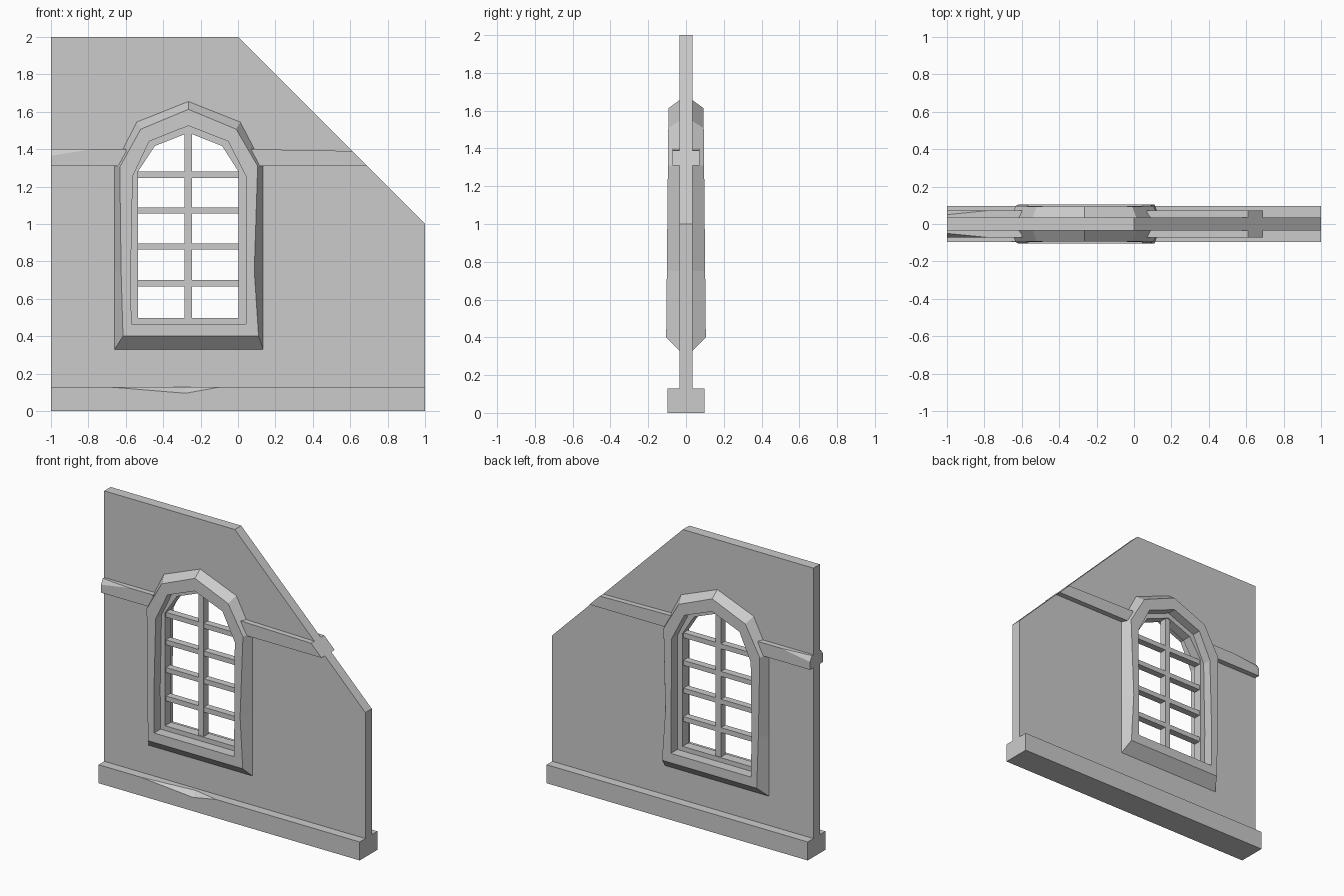
import bpy, bmesh
from mathutils import Vector

if "Cube" in bpy.data.objects:
    bpy.data.objects.remove(bpy.data.objects["Cube"])


def finish(name, bm):
    bmesh.ops.recalc_face_normals(bm, faces=bm.faces[:])
    me = bpy.data.meshes.new(name)
    bm.to_mesh(me)
    bm.free()
    ob = bpy.data.objects.new(name, me)
    bpy.context.collection.objects.link(ob)
    return ob


def prism(outline, y, hole=None):
    """Extrude an x-z outline (optionally with a hole) from -y to +y."""
    bm = bmesh.new()
    edges = []
    for loop in [outline] + ([hole] if hole else []):
        vs = [bm.verts.new((p[0], -y, p[1])) for p in loop]
        edges += [bm.edges.new((vs[i - 1], vs[i])) for i in range(len(vs))]
    if hole:
        bmesh.ops.triangle_fill(bm, edges=edges, use_beauty=True)
    else:
        bm.faces.new(vs)
    geo = bmesh.ops.extrude_face_region(bm, geom=bm.faces[:])["geom"]
    moved = [g for g in geo if isinstance(g, bmesh.types.BMVert)]
    bmesh.ops.translate(bm, vec=(0, 2 * y, 0), verts=moved)
    return bm


def loft(rings):
    """Skin a closed series of closed rings."""
    bm = bmesh.new()
    vs = [[bm.verts.new(p) for p in r] for r in rings]
    for a in range(len(vs)):
        for i in range(len(vs[a])):
            bm.faces.new((vs[a - 1][i - 1], vs[a - 1][i], vs[a][i], vs[a][i - 1]))
    return bm


def rect(x0, x1, z0, z1):
    return [(x0, z0), (x1, z0), (x1, z1), (x0, z1)]


def at(loop, y):
    return [(x, y, z) for x, z in loop]


# window outlines: bottom, right side, arch, left side
outer = [(-.66, .33), (.135, .33), (.135, .75), (.135, 1.31), (.012, 1.545),
         (-.265, 1.655), (-.542, 1.545), (-.66, 1.31), (-.66, .75)]
face = [(-.615, .4), (.11, .4), (.087, .75), (.105, 1.31), (-.01, 1.507),
        (-.265, 1.613), (-.52, 1.507), (-.632, 1.305), (-.625, .75)]
opening = [(-.57, .465), (.043, .465), (.043, .75), (.043, 1.255), (-.053, 1.442),
           (-.265, 1.525), (-.475, 1.442), (-.563, 1.255), (-.573, .75)]
glass = [(-.535, .497), (.003, .497), (.003, .75), (.003, 1.28), (-.085, 1.417),
         (-.265, 1.488), (-.445, 1.417), (-.535, 1.28), (-.535, .75)]

# wall panel
finish("wall", prism([(-1, 0), (1, 0), (1, 1), (0, 2), (-1, 2)], .035, face))


# stone surround, slightly deeper at the sill than at the crown
def proud(loop, side):
    return [(x, side * (.105 - .012 * (z - .4) / 1.2), z) for x, z in loop]


finish("window_surround", loft([proud(opening, -1), proud(face, -1), at(outer, -.035),
                                at(outer, .035), proud(face, 1), proud(opening, 1)]))

# window sash and glazing bars
finish("window_sash", loft([at(face, -.033), at(face, .033), at(glass, .033), at(glass, -.033)]))
finish("mullion", prism(rect(-.285, -.245, .48, 1.51), .025))
for i, z in enumerate((.683, .88, 1.072, 1.263)):
    finish(f"glazing_bar_{i + 1}", prism(rect(-.56, .03, z - .017, z + .017), .024))

# string course: left piece with chipped end, right piece cut along the slope
band = prism(rect(-1, -.6, 1.31, 1.4), .072)
for s in (-1, 1):
    a, b, c = (Vector(p) for p in ((-1, s * .05, 1.4), (-1, s * .072, 1.365), (-.78, s * .072, 1.4)))
    n = (b - a).cross(c - a)
    if n.z < 0:
        n.negate()
    cut = bmesh.ops.bisect_plane(band, geom=band.verts[:] + band.edges[:] + band.faces[:],
                                 plane_co=a, plane_no=n, clear_outer=True)["geom_cut"]
    bmesh.ops.holes_fill(band, edges=[e for e in cut if isinstance(e, bmesh.types.BMEdge)])
finish("string_course_left", band)
finish("string_course_right", prism([(.07, 1.31), (.69, 1.31), (.61, 1.39), (.07, 1.4)], .072))

# plinth with a chipped front edge
bm = bmesh.new()
d, h = .097, .128
v = [bm.verts.new(p) for p in [
    (-1, -d, 0), (1, -d, 0), (1, d, 0), (-1, d, 0),
    (-1, -d, h), (1, -d, h), (1, d, h), (-1, d, h),
    (-.68, -d, h), (-.28, -d, .095), (-.1, -d, h), (-.28, -.06, h)]]
for f in ((0, 1, 2, 3), (1, 2, 6, 5), (2, 3, 7, 6), (3, 0, 4, 7),
          (0, 1, 5, 10, 9, 8, 4), (4, 8, 11, 10, 5, 6, 7), (8, 9, 11), (9, 10, 11)):
    bm.faces.new([v[i] for i in f])
finish("plinth", bm)
